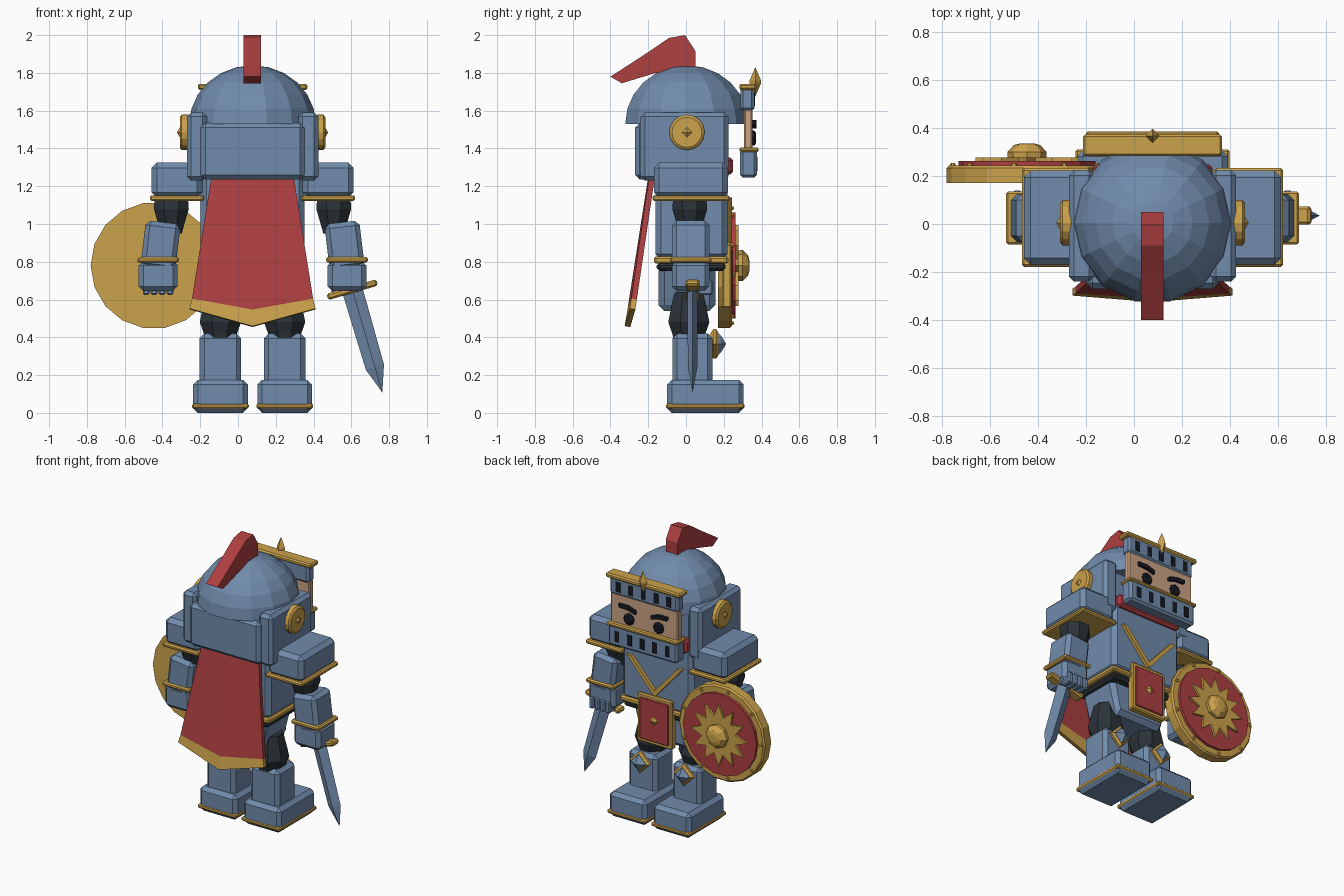
import bpy, bmesh, math
from mathutils import Matrix, Vector

if "Cube" in bpy.data.objects:
    bpy.data.objects.remove(bpy.data.objects["Cube"])

CX = 0.077  # symmetry axis of the figure


def mat(name, rgb):
    m = bpy.data.materials.new(name)
    m.diffuse_color = (*rgb, 1)
    m.use_nodes = True
    m.node_tree.nodes["Principled BSDF"].inputs["Base Color"].default_value = m.diffuse_color
    return m


BLUE = mat("steel_blue", (0.165, 0.26, 0.41))
GOLD = mat("gold", (0.60, 0.36, 0.07))
RED = mat("red", (0.42, 0.05, 0.052))
DARK = mat("dark_cloth", (0.025, 0.034, 0.042))
SKIN = mat("skin", (0.60, 0.37, 0.23))
BLACK = mat("black", (0.008, 0.01, 0.016))


def finish(name, bm, *mats):
    bmesh.ops.recalc_face_normals(bm, faces=bm.faces)
    me = bpy.data.meshes.new(name)
    bm.to_mesh(me)
    bm.free()
    for m in mats:
        me.materials.append(m)
    ob = bpy.data.objects.new(name, me)
    bpy.context.collection.objects.link(ob)
    return ob


def box(name, m, x, y, z, bev=0.02, roty=0.0):
    """Chamfered box from (min, max) ranges, optionally tilted about y."""
    bm = bmesh.new()
    bmesh.ops.create_cube(bm, size=1)
    size = [r[1] - r[0] for r in (x, y, z)]
    bmesh.ops.scale(bm, vec=size, verts=bm.verts)
    if bev:
        bmesh.ops.bevel(bm, geom=bm.edges[:], offset=bev, segments=1, affect='EDGES')
    mid = Vector([(r[0] + r[1]) / 2 for r in (x, y, z)])
    bm.transform(Matrix.Translation(mid) @ Matrix.Rotation(roty, 4, 'Y'))
    return finish(name, bm, m)


def lathe(name, m, prof, n, loc, axis='Z', phase=0.0):
    """Closed turned form; profile is (radius, height) along the axis."""
    bm = bmesh.new()
    rings = []
    for r, h in prof:
        if r == 0:
            rings.append([bm.verts.new((0, 0, h))] * n)
        else:
            rings.append([bm.verts.new((r * math.cos(phase + math.tau * i / n),
                                        r * math.sin(phase + math.tau * i / n), h)) for i in range(n)])
    for a, b in zip(rings, rings[1:]):
        for i in range(n):
            j = (i + 1) % n
            bm.faces.new(dict.fromkeys((a[i], a[j], b[j], b[i])))
    for r in (rings[0], rings[-1]):
        if r[0] is not r[1]:
            bm.faces.new(r)
    rot = {'Z': Matrix(), 'Y': Matrix.Rotation(-math.pi / 2, 4, 'X'),
           'X': Matrix.Rotation(math.pi / 2, 4, 'Y'), '-X': Matrix.Rotation(-math.pi / 2, 4, 'Y')}[axis]
    bm.transform(Matrix.Translation(loc) @ rot)
    return finish(name, bm, m)


def prism(name, m, pts, lo, hi, axis):
    """Extruded outline; axis X takes (y, z) points, axis Y takes (x, z)."""
    bm = bmesh.new()
    put = (lambda p, d: (d, *p)) if axis == 'X' else (lambda p, d: (p[0], d, p[1]))
    a, b = ([bm.verts.new(put(p, d)) for p in pts] for d in (lo, hi))
    bm.faces.new(a)
    bm.faces.new(b)
    for i in range(len(pts)):
        j = (i + 1) % len(pts)
        bm.faces.new((a[i], a[j], b[j], b[i]))
    return finish(name, bm, m)


def span(c, half):
    return (c - half, c + half)


# Paired parts: legs, arms, shoulders, helmet sides
for s, side in ((-1, "left"), (1, "right")):
    lx = CX + s * 0.17
    box(side + "_boot", BLUE, span(lx, 0.145), (-0.10, 0.305), (0, 0.175), 0.025)
    box(side + "_boot_trim", GOLD, span(lx, 0.15), (-0.105, 0.31), (0.022, 0.05), 0.008)
    box(side + "_shin", BLUE, span(lx, 0.11), (-0.072, 0.14), (0.15, 0.42), 0.025)
    lathe(side + "_thigh", DARK, [(0.085, 0.38), (0.095, 0.42), (0.118, 0.48), (0.105, 0.54), (0.08, 0.64)],
          8, (lx, 0.015, 0), phase=math.pi / 8)
    lathe(side + "_knee_plate", GOLD, [(0.05, 0.125), (0.078, 0.145), (0.078, 0.16), (0.06, 0.172)],
          4, (lx, 0, 0.365), 'Y')
    lathe(side + "_knee_spike", BLUE, [(0.062, 0.165), (0.045, 0.185), (0, 0.212)], 4, (lx, 0, 0.365), 'Y')

    ax = CX + s * 0.5
    px = CX + s * 0.4
    box(side + "_pauldron", BLUE, span(px, 0.135), (-0.17, 0.222), (1.14, 1.325), 0.028)
    box(side + "_pauldron_trim", GOLD, span(px, 0.143), (-0.178, 0.232), (1.122, 1.152), 0.009)
    lathe(side + "_upper_arm", DARK, [(0.06, 0.95), (0.075, 1.0), (0.1, 1.08), (0.095, 1.14)],
          8, (CX + s * 0.43, 0.02, 0), phase=math.pi / 8)
    box(side + "_forearm", BLUE, span(CX + s * 0.487, 0.093), (-0.075, 0.125), (0.76, 1.01), 0.025, -s * 0.12)
    box(side + "_bracelet", GOLD, span(ax, 0.11), (-0.085, 0.135), (0.795, 0.825), 0.009)
    box(side + "_gauntlet", BLUE, span(ax, 0.103), (-0.075, 0.125), (0.645, 0.805), 0.025)
    for i in range(4):
        box(side + "_finger", BLUE, span(ax + (i - 1.5) * 0.042, 0.018), (0.065, 0.14), (0.625, 0.705), 0.008)

    box(side + "_helmet_cheek", BLUE, span(CX + s * 0.295, 0.053), (-0.24, 0.224), (1.23, 1.59), 0.022)
    lathe(side + "_ear_disc", GOLD, [(0.094, 0.34), (0.094, 0.375), (0.08, 0.385)], 16,
          (CX, 0.005, 1.485), 'X' if s > 0 else '-X')
    lathe(side + "_ear_stud", GOLD, [(0.035, 0.38), (0, 0.4)], 4, (CX, 0.005, 1.485), 'X' if s > 0 else '-X')

    # Chest strap, eye and eyebrow
    prism(side + "_chest_strap", GOLD, [(CX + s * 0.215, 1.14), (CX + s * 0.18, 1.14),
                                        (CX - s * 0.012, 0.925), (CX + s * 0.005, 0.90)], 0.215, 0.243, 'Y')
    lathe(side + "_eye", BLACK, [(0.04, 0.35), (0.04, 0.362), (0.028, 0.37)], 8, (CX + s * 0.115, 0, 1.455), 'Y')
    prism(side + "_eyebrow", BLACK, [(CX + s * a, b) for a, b in
                                     ((0.06, 1.505), (0.06, 1.53), (0.12, 1.55), (0.19, 1.55), (0.185, 1.525), (0.12, 1.522))],
          0.345, 0.372, 'Y')

# Torso
box("breastplate", BLUE, span(CX, 0.275), (-0.162, 0.22), (0.81, 1.3), 0.03)
box("belt", GOLD, span(CX, 0.283), (-0.17, 0.225), (0.79, 0.828), 0.01)
box("waist", DARK, span(CX, 0.265), (-0.155, 0.21), (0.752, 0.795), 0.015)
hips = box("hips", BLUE, span(CX, 0.235), (-0.145, 0.155), (0.54, 0.78), 0.03)
for v in hips.data.vertices:  # taper downward
    if v.co.z < 0.6:
        v.co.x = CX + (v.co.x - CX) * 0.8

# Tabard plate
box("tabard_frame", GOLD, span(CX, 0.135), (0.19, 0.24), (0.555, 0.895), 0.008)
box("tabard_panel", RED, span(CX, 0.112), (0.22, 0.248), (0.58, 0.87), 0.005)
lathe("tabard_diamond", GOLD, [(0.038, 0.245), (0, 0.265)], 4, (CX, 0, 0.73), 'Y')

# Helmet
box("scarf", RED, span(CX, 0.25), (-0.1, 0.248), (1.262, 1.352), 0.015)
box("head_core", BLUE, span(CX, 0.25), (-0.2, 0.19), (1.25, 1.56), 0.02)
box("helmet_back", BLUE, span(CX, 0.275), (-0.27, -0.12), (1.235, 1.535), 0.025)
lathe("helmet_dome", BLUE, [(0.335 * math.cos(a), 1.53 + 0.31 * math.sin(a))
                            for a in [i * math.pi / 12 for i in range(6)]] + [(0, 1.84)], 14, (CX, 0.005, 0))
prism("plume", RED, [(-0.40, 1.78), (-0.34, 1.745), (-0.16, 1.80), (0.0, 1.82), (0.05, 1.83), (0.05, 1.915),
                     (-0.005, 2.0), (-0.09, 1.985), (-0.2, 1.91)], 0.03, 0.122, 'X')

# Visor and face
box("face", SKIN, span(CX, 0.262), (0.308, 0.353), (1.39, 1.61), 0.008)
box("upper_visor", BLUE, span(CX, 0.265), (0.288, 0.362), (1.598, 1.73), 0.015)
box("upper_visor_trim", GOLD, span(CX, 0.29), (0.282, 0.372), (1.71, 1.742), 0.009)
box("lower_visor", BLUE, span(CX, 0.268), (0.287, 0.376), (1.245, 1.395), 0.015)
box("lower_visor_trim", GOLD, span(CX, 0.276), (0.282, 0.385), (1.382, 1.405), 0.007)
for i in range(-2, 3):
    box("upper_slot", BLACK, span(CX + i * 0.098, 0.018), (0.357, 0.365), (1.625, 1.695), 0)
    box("lower_slot", BLACK, span(CX + i * 0.098, 0.018), (0.371, 0.379), (1.28, 1.355), 0)
lathe("visor_ornament", GOLD, [(0, 1.675), (0.03, 1.745), (0.03, 1.76), (0, 1.83)], 4, (CX, 0.367, 0))

# Cape with pointed gold hem
bm = bmesh.new()
rows = [(0.217, 1.25, 1.25, -0.18, -0.185), (0.32, 0.603, 0.545, -0.275, -0.295), (0.333, 0.55, 0.457, -0.283, -0.31)]
grid = [[bm.verts.new((CX - w, ye, ze)), bm.verts.new((CX, yc, zc)), bm.verts.new((CX + w, ye, ze))]
        for w, ze, zc, ye, yc in rows]
for r in range(2):
    for c in range(2):
        f = bm.faces.new((grid[r][c], grid[r + 1][c], grid[r + 1][c + 1], grid[r][c + 1]))
        f.material_index = r
cape = finish("cape", bm, RED, GOLD)
sol = cape.modifiers.new("thickness", 'SOLIDIFY')
sol.thickness = 0.03
sol.offset = 0

# Round shield
SC = (-0.445, 0, 0.78)
lathe("shield_rim", GOLD, [(0.335, 0.17), (0.335, 0.232), (0.325, 0.243), (0.28, 0.243)], 18, SC, 'Y')
lathe("shield_field", RED, [(0.285, 0.235), (0.285, 0.262)], 18, SC, 'Y')
star = [((0.215 if i % 2 == 0 else 0.135) * math.cos(i * math.pi / 12),
         (0.215 if i % 2 == 0 else 0.135) * math.sin(i * math.pi / 12)) for i in range(24)]
prism("shield_star", GOLD, [(SC[0] + a, SC[2] + b) for a, b in star], 0.255, 0.277, 'Y')
lathe("shield_boss", GOLD, [(0.08, 0.27), (0.082, 0.3), (0.055, 0.328), (0.03, 0.335)], 8, SC, 'Y')
for i in range(9):
    a = math.tau * (i + 0.5) / 9
    lathe("shield_rivet", GOLD, [(0.014, 0.238), (0.009, 0.254)], 6,
          (SC[0] + 0.309 * math.cos(a), 0, SC[2] + 0.309 * math.sin(a)), 'Y')

# Sword held point down
tilt = math.atan2(0.155, 0.53)
box("sword_guard", GOLD, span(0.605, 0.137), (-0.002, 0.072), (0.635, 0.67), 0.01, -tilt)
for name, m, prof in (("sword_blade", BLUE, [(0.055, 0), (0.05, -0.42), (0, -0.56)]),
                      ("sword_grip", DARK, [(0.022, 0), (0.022, 0.15)])):
    ob = lathe(name, m, prof, 4, (0, 0, 0))
    ob.data.transform(Matrix.Translation((0.607, 0.035, 0.645)) @ Matrix.Rotation(-tilt, 4, 'Y')
                      @ Matrix.Diagonal((1, 0.5, 1, 1)))
